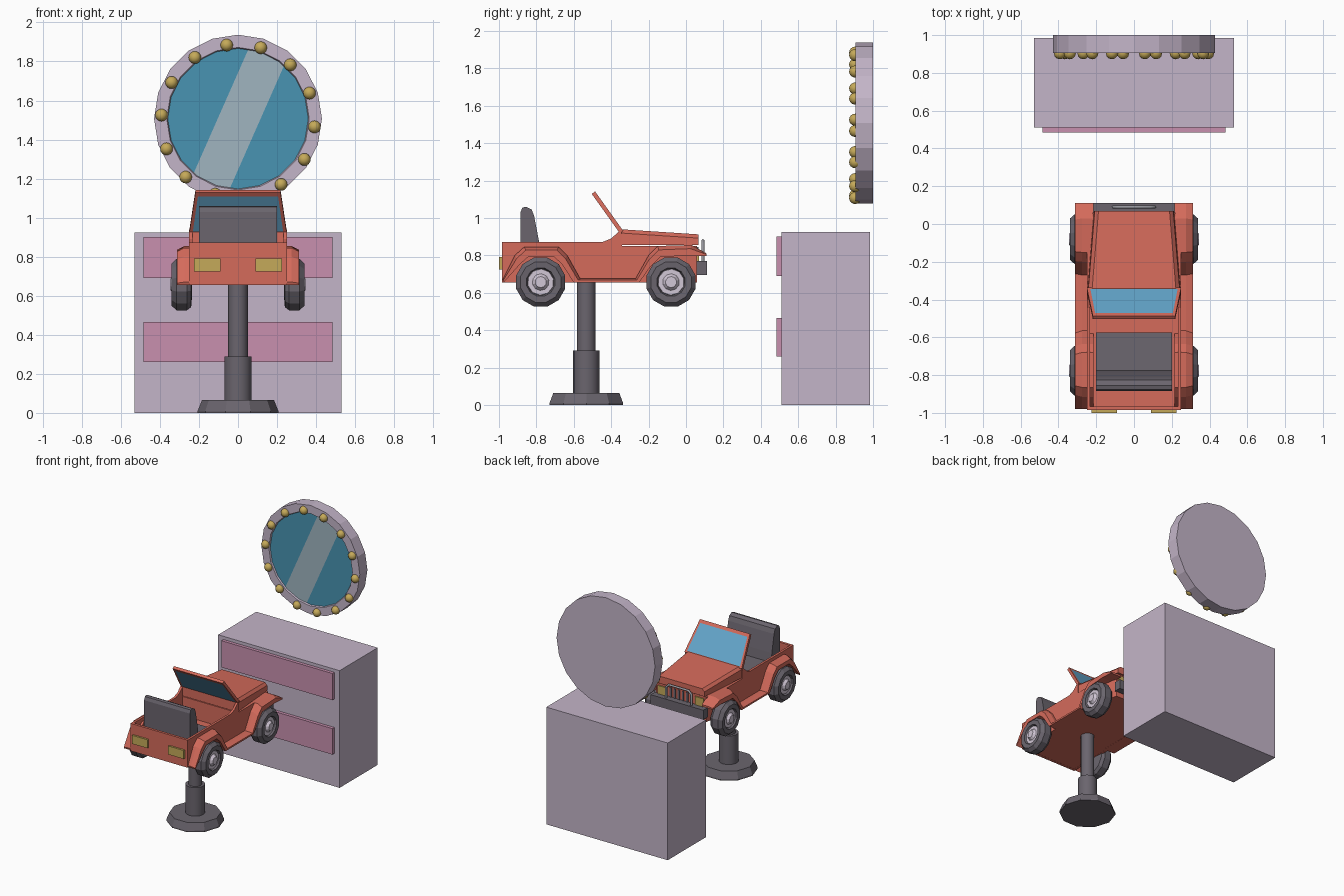
import bpy, bmesh, math
from mathutils import Vector

if "Cube" in bpy.data.objects:
    bpy.data.objects.remove(bpy.data.objects["Cube"])


def material(name, r, g, b):
    m = bpy.data.materials.new(name)
    m.use_nodes = True
    m.diffuse_color = (r, g, b, 1)
    m.node_tree.nodes["Principled BSDF"].inputs["Base Color"].default_value = (r, g, b, 1)
    return m


RED = material("coral red", .66, .145, .105)
LILAC = material("lilac", .55, .46, .58)
PINK = material("dusty pink", .58, .28, .43)
GREY = material("dark grey", .145, .13, .155)
GOLD = material("gold", .56, .40, .10)
MIRROR = material("mirror blue", .065, .296, .445)
SHINE = material("mirror shine", .35, .46, .53)
PANE = material("windshield blue", .13, .39, .61)
HUB = material("hub white", .64, .57, .67)
STEEL = material("steel", .3, .3, .33)


def finish(name, bm, *mats, smooth=None):
    bmesh.ops.recalc_face_normals(bm, faces=bm.faces)
    me = bpy.data.meshes.new(name)
    bm.to_mesh(me)
    bm.free()
    for m in mats:
        me.materials.append(m)
    if smooth:
        me.shade_smooth()
        me.set_sharp_from_angle(angle=math.radians(smooth))
    ob = bpy.data.objects.new(name, me)
    bpy.context.collection.objects.link(ob)
    return ob


def box(name, x, y, z, mat):
    """Box from (low, high) ranges."""
    bm = bmesh.new()
    bmesh.ops.create_cube(bm, size=1)
    for v in bm.verts:
        v.co = [(a + b) / 2 + c * (b - a) for (a, b), c in zip((x, y, z), v.co)]
    return finish(name, bm, mat)


def loft(name, rings, mat, smooth=None, closed_ends=True):
    """Skin a list of equal closed loops."""
    bm = bmesh.new()
    loops = [[bm.verts.new(p) for p in ring] for ring in rings]
    n = len(loops[0])
    for a, b in zip(loops, loops[1:]):
        for i in range(n):
            j = (i + 1) % n
            bm.faces.new((a[i], a[j], b[j], b[i]))
    if closed_ends:
        bm.faces.new(loops[0])
        bm.faces.new(loops[-1])
    return finish(name, bm, mat, smooth=smooth)


def side_profile(name, pts, x0, x1, mat):
    """Extrude a (y, z) outline along x."""
    return loft(name, [[(x, y, z) for y, z in pts] for x in (x0, x1)], mat)


def lathe(name, profile, n, mat, loc, axis, phase=0.0, smooth=None):
    """Revolve (radius, height) pairs about an axis; -Y points to the front."""
    rings = []
    for r, h in profile:
        ring = []
        for i in range(n):
            a = phase + math.tau * i / n
            c, s = r * math.cos(a), r * math.sin(a)
            p = {"Z": (c, s, h), "Y": (c, -h, s), "X": (h, c, s)}[axis]
            ring.append(Vector(p) + Vector(loc))
        rings.append(ring)
    return loft(name, rings, mat, smooth)


# Cabinet with two drawers
box("cabinet", (-.53, .53), (.51, .985), (0, .925), LILAC)
for label, z in (("lower", (.26, .465)), ("upper", (.69, .9))):
    box(label + "_drawer", (-.485, .485), (.485, .515), z, PINK)

# Round mirror: frame, glass cut by a diagonal shine, and bulbs
CENTRE = Vector((0, 1, 1.507))
lathe("mirror_frame", [(.43, 0), (.43, .095), (.365, .095), (.358, .08)], 20, LILAC, CENTRE, "Y")
bm = bmesh.new()
glass_y = CENTRE.y - .084
disc = [bm.verts.new((.36 * math.cos(math.tau * i / 20), glass_y,
                      CENTRE.z + .36 * math.sin(math.tau * i / 20))) for i in range(20)]
bm.faces.new(disc[::-1])
across = Vector((.915, 0, -.404))
middle = Vector((0, glass_y, CENTRE.z))
for d in (-.095, .106):
    bmesh.ops.bisect_plane(bm, geom=bm.verts[:] + bm.edges[:] + bm.faces[:],
                           plane_co=middle + across * d, plane_no=across)
for f in bm.faces:
    f.material_index = int(-.095 < (f.calc_center_median() - middle).dot(across) < .106)
bmesh.ops.recalc_face_normals(bm, faces=bm.faces)
if any(f.normal.y > 0 for f in bm.faces):
    bmesh.ops.reverse_faces(bm, faces=bm.faces)
me = bpy.data.meshes.new("mirror_glass")
bm.to_mesh(me)
bm.free()
me.materials.append(MIRROR)
me.materials.append(SHINE)
bpy.context.collection.objects.link(bpy.data.objects.new("mirror_glass", me))

for i in range(14):
    a = math.radians(-4.4) + math.tau * i / 14
    bm = bmesh.new()
    bmesh.ops.create_uvsphere(bm, u_segments=12, v_segments=8, radius=.032)
    bmesh.ops.translate(bm, verts=bm.verts,
                        vec=(.393 * math.cos(a), .904, 1.495 + .393 * math.sin(a)))
    finish(f"bulb_{i + 1}", bm, GOLD, smooth=60)

# Pedestal
POST = (0, -.533, 0)
lathe("pedestal_base", [(.207, 0), (.207, .01), (.185, .065)], 10, GREY, POST, "Z")
lathe("pedestal_sleeve", [(.07, .06), (.07, .29)], 16, GREY, POST, "Z", smooth=40)
lathe("pedestal_column", [(.05, .28), (.05, .67)], 16, GREY, POST, "Z", smooth=40)

# Car tub: walls, floor, tail panel and engine block
wall = [(-.985, .655), (-.985, .872), (-.445, .872), (-.4, .89), (-.345, .94), (-.34, .655)]
for s, label in ((1, "left"), (-1, "right")):
    side_profile(label + "_tub_wall", wall, s * .25, s * .232, RED)
box("tub_floor", (-.24, .24), (-.98, -.34), (.656, .70), RED)
box("tail_panel", (-.24, .24), (-.985, -.965), (.655, .872), RED)
loft("engine_block", [[(-w, y, .655), (w, y, .655), (w, y, .85), (-w, y, .85)]
                      for y, w in ((-.36, .25), (-.1, .25), (.06, .22))], RED)
loft("hood", [[(-w - .012, y, .855), (w + .012, y, .855), (w + .008, y, z - .02),
               (w - .012, y, z), (-w + .012, y, z), (-w - .008, y, z - .02)]
              for y, w, z in ((-.36, .235, .94), (.068, .2, .912))], RED)

# Flared fenders joined by running boards: top edge and arch edge as (y, z) pairs
top = [(-.98, .67), (-.915, .80), (-.865, .845), (-.68, .845), (-.635, .80), (-.565, .675),
       (-.27, .675), (-.2, .80), (-.15, .85), (.03, .855), (.11, .81)]
arch = [(-.975, .655), (-.885, .755), (-.84, .795), (-.71, .795), (-.665, .755), (-.6, .655),
        (-.25, .655), (-.19, .74), (-.14, .79), (.01, .80), (.11, .795)]
for s, label in ((1, "left"), (-1, "right")):
    rings = []
    for (ty, tz), (ay, az) in zip(top, arch):
        my, mz = ty * .65 + ay * .35, tz * .65 + az * .35
        rings.append([(s * .215, ty, tz), (s * .275, ty, tz), (s * .312, my, mz),
                      (s * .312, ay, az), (s * .215, ay, az)])
    loft(label + "_fender", rings, RED)

# Wheels
tyre = [(.06, .235), (.12, .24), (.136, .262), (.136, .315), (.112, .34), (.078, .338), (.07, .318)]
hub = [(.074, .31), (.07, .326), (.045, .326), (.03, .345)]
for s, label in ((1, "left"), (-1, "right")):
    for end, y in (("front", -.08), ("rear", -.777)):
        for part, prof, n, mat in (("tyre", tyre, 12, GREY), ("hub", hub, 10, HUB)):
            lathe(f"{end}_{label}_{part}", [(r, s * h) for r, h in prof], n, mat,
                  (0, y, .657), "X", phase=math.pi / 12)

# Bench seat
side_profile("seat", [(-.885, .70), (-.885, 1.03), (-.875, 1.055), (-.855, 1.06), (-.825, 1.045),
                      (-.812, 1.01), (-.785, .87), (-.775, .80), (-.575, .79), (-.575, .70)],
             -.2, .2, GREY)

# Windshield: red frame around a blue pane
bm = bmesh.new()


def screen(u, v):
    return bm.verts.new((u * (.25 - .032 * v), -.345 - .15 * v, .925 + .21 * v))


CORNERS = ((-1, 0), (1, 0), (1, 1), (-1, 1))
outer = [screen(u, v) for u, v in CORNERS]
inner = [screen(u * .93, .05 + .85 * v) for u, v in CORNERS]
for i in range(4):
    j = (i + 1) % 4
    bm.faces.new((outer[i], outer[j], inner[j], inner[i]))
bm.faces.new(inner).material_index = 1
shield = finish("windshield", bm, RED, PANE)
mod = shield.modifiers.new("thickness", "SOLIDIFY")
mod.thickness, mod.offset = .022, 0

# Lamps and grille slots
for s, label in ((1, "left"), (-1, "right")):
    box(label + "_tail_lamp", sorted((s * .09, s * .225)), (-1, -.98), (.723, .79), GOLD)
    box(label + "_head_lamp", sorted((s * .125, s * .2)), (.055, .069), (.77, .835), GOLD)
for i in range(6):
    x = -.09 + .036 * i
    box(f"grille_slot_{i + 1}", (x - .008, x + .008), (.055, .066), (.755, .845), GREY)

# Front bumper with a steel guard hoop
box("bumper", (-.23, .23), (.055, .112), (.695, .77), GREY)
curve = bpy.data.curves.new("guard_hoop", "CURVE")
curve.dimensions = "3D"
curve.bevel_depth, curve.bevel_resolution = .009, 1
path = curve.splines.new("POLY")
hoop = [(-.11, .75), (-.11, .855), (-.085, .878), (.085, .878), (.11, .855), (.11, .75)]
path.points.add(len(hoop) - 1)
for p, (x, z) in zip(path.points, hoop):
    p.co = (x, .09, z, 1)
curve.materials.append(STEEL)
bpy.context.collection.objects.link(bpy.data.objects.new("guard_hoop", curve))
